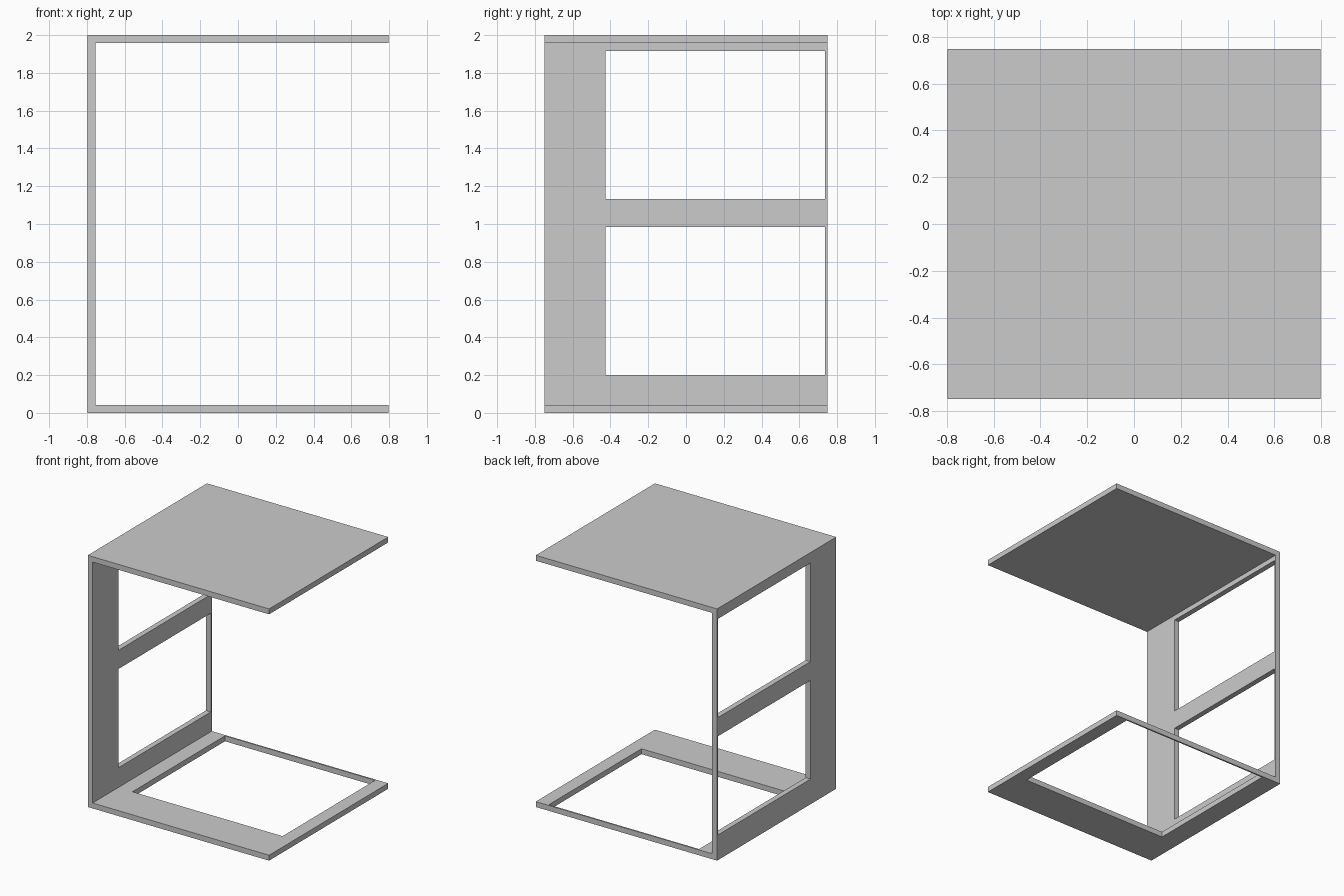
import bpy, bmesh

if "Cube" in bpy.data.objects:
    bpy.data.objects.remove(bpy.data.objects["Cube"])

W, D, H, T = 0.797, 0.748, 2.0, 0.043   # half width, half depth, height, board thickness


def link(name, bm):
    bmesh.ops.recalc_face_normals(bm, faces=bm.faces)
    mesh = bpy.data.meshes.new(name)
    bm.to_mesh(mesh)
    bm.free()
    ob = bpy.data.objects.new(name, mesh)
    bpy.context.collection.objects.link(ob)
    return ob


def box(name, x, y, z):
    bm = bmesh.new()
    bmesh.ops.create_cube(bm, size=1)
    for v in bm.verts:
        v.co = [r[0] if c < 0 else r[1] for c, r in zip(v.co, (x, y, z))]
    return link(name, bm)


# C-shaped table body: top, side wall and base in one extruded profile
profile = [(-W, 0), (W, 0), (W, T), (-W + T, T),
           (-W + T, H - T), (W, H - T), (W, H), (-W, H)]
bm = bmesh.new()
face = bm.faces.new([bm.verts.new((x, -D, z)) for x, z in profile])
ext = bmesh.ops.extrude_face_region(bm, geom=[face])
bmesh.ops.translate(bm, vec=(0, 2 * D, 0),
                    verts=[g for g in ext["geom"] if isinstance(g, bmesh.types.BMVert)])
table = link("side_table_frame", bm)

# Openings: two in the side wall, one in the base
opening_y = (-0.426, 0.736)
cutters = [
    box("lower_wall_opening", (-0.9, -0.7), opening_y, (0.2, 0.984)),
    box("upper_wall_opening", (-0.9, -0.7), opening_y, (1.133, 1.917)),
    box("base_opening", (-0.63, 0.69), opening_y, (-0.1, 0.1)),
]
bpy.context.view_layer.objects.active = table
for cutter in cutters:
    cutter.hide_render = True
    mod = table.modifiers.new(cutter.name, 'BOOLEAN')
    mod.operation = 'DIFFERENCE'
    mod.solver = 'EXACT'
    mod.object = cutter
    bpy.ops.object.modifier_apply(modifier=mod.name)
    bpy.data.objects.remove(cutter)
